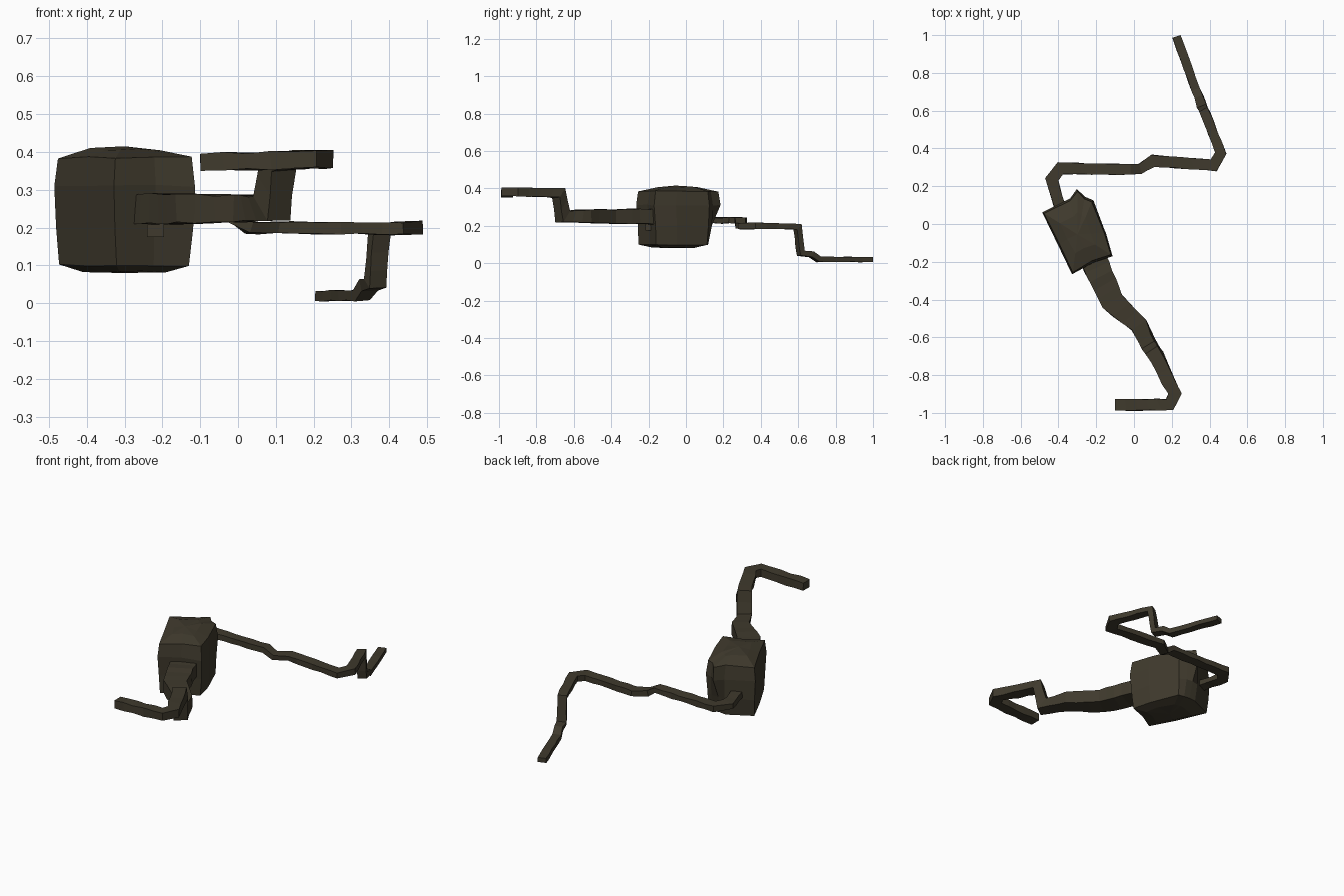
import bpy, bmesh, random
from mathutils import Vector

if "Cube" in bpy.data.objects:
    bpy.data.objects.remove(bpy.data.objects["Cube"])

random.seed(4)
mat = bpy.data.materials.new("dark_olive")
mat.diffuse_color = (0.05, 0.042, 0.026, 1)
mat.use_nodes = True
mat.node_tree.nodes["Principled BSDF"].inputs["Base Color"].default_value = mat.diffuse_color


def finish(bm, name):
    bmesh.ops.recalc_face_normals(bm, faces=bm.faces)
    me = bpy.data.meshes.new(name)
    bm.to_mesh(me)
    bm.free()
    me.materials.append(mat)
    ob = bpy.data.objects.new(name, me)
    bpy.context.collection.objects.link(ob)
    return ob


def bridge(bm, a, b):
    n = len(a)
    for i in range(n):
        bm.faces.new((a[i], a[(i + 1) % n], b[(i + 1) % n], b[i]))


def passage(name, path, step=0.055, rough=0.003):
    """Sweep a rough rectangle along (x, y, z, width, height) points."""
    pts = [Vector(p[:3]) for p in path]
    dirs = [(b - a).normalized() for a, b in zip(pts, pts[1:])]

    def side_of(d):
        return Vector((d.y, -d.x, 0)).normalized()

    frames = []
    for i, p in enumerate(path):
        d0, d1 = dirs[max(i - 1, 0)], dirs[min(i, len(dirs) - 1)]
        s0, s1 = side_of(d0), side_of(d1)
        u0, u1 = s0.cross(d0), s1.cross(d1)
        # mitred side and up vectors
        side = (s0 + s1) / max(1 + s0.dot(s1), 0.7)
        up = (u0 + u1) / max(1 + u0.dot(u1), 0.7)
        frames.append((pts[i], side * p[3] / 2, up * p[4] / 2))

    bm = bmesh.new()
    rings = []

    def ring(c, s, u, r):
        rings.append([bm.verts.new(c + s * a + u * b + Vector(
            [random.uniform(-r, r) for _ in range(3)]))
            for a, b in ((-1, -1), (1, -1), (1, 1), (-1, 1))])

    for f0, f1 in zip(frames, frames[1:]):
        n = max(1, round((f1[0] - f0[0]).length / step))
        for k in range(n):
            ring(*[a.lerp(b, k / n) for a, b in zip(f0, f1)], rough)
    ring(*frames[-1], 0.001)
    for a, b in zip(rings, rings[1:]):
        bridge(bm, a, b)
    bm.faces.new(rings[0])
    bm.faces.new(rings[-1])
    return finish(bm, name)


# Main chamber: stacked rough outlines, domed top and bottom
outline = [(-0.48, 0.06), (-0.34, 0.13), (-0.30, 0.18), (-0.26, 0.14),
           (-0.22, 0.12), (-0.15, -0.05), (-0.12, -0.165), (-0.22, -0.20),
           (-0.325, -0.26), (-0.40, -0.11)]
# z, scale, bump height at the back, jitter
levels = [(0.083, 0.60, 0.11, 0.003), (0.10, 0.96, 0.125, 0.003),
          (0.20, 1.00, 0.14, 0.003), (0.31, 1.03, 0.19, 0.003),
          (0.385, 0.97, 0.19, 0.003), (0.408, 0.50, 0.19, 0.004)]
centre = Vector((-0.30, -0.055))
bm = bmesh.new()
rings = []
for z, s, ymax, r in levels:
    ring = []
    for x, y in outline:
        p = centre + (Vector((x, min(y, ymax))) - centre) * s
        ring.append(bm.verts.new((p.x + random.uniform(-r, r),
                                  p.y + random.uniform(-r, r),
                                  z + random.uniform(-r, r))))
    rings.append(ring)
for a, b in zip(rings, rings[1:]):
    bridge(bm, a, b)
for ring, z in ((rings[0], 0.08), (rings[-1], 0.415)):
    tip = bm.verts.new((centre.x, centre.y, z))
    for i in range(len(ring)):
        bm.faces.new((ring[i], ring[(i + 1) % len(ring)], tip))
finish(bm, "main_chamber")

# Wide front passage that climbs and hooks left
passage("front_passage", [
    (-0.23, -0.15, 0.25, 0.14, 0.08), (-0.195, -0.23, 0.25, 0.14, 0.08),
    (-0.115, -0.41, 0.25, 0.12, 0.075), (0.025, -0.535, 0.25, 0.09, 0.07),
    (0.09, -0.66, 0.25, 0.075, 0.06), (0.108, -0.68, 0.375, 0.075, 0.05),
    (0.215, -0.90, 0.382, 0.065, 0.045), (0.19, -0.957, 0.38, 0.06, 0.045),
    (-0.10, -0.957, 0.373, 0.06, 0.045)])

# Narrow back passage that winds right, drops and runs out
passage("back_passage", [
    (-0.38, 0.05, 0.228, 0.06, 0.032), (-0.435, 0.235, 0.228, 0.06, 0.032),
    (-0.39, 0.295, 0.228, 0.06, 0.032), (-0.02, 0.288, 0.228, 0.055, 0.03),
    (0.03, 0.29, 0.20, 0.05, 0.03), (0.10, 0.335, 0.20, 0.06, 0.032),
    (0.42, 0.312, 0.198, 0.06, 0.032), (0.46, 0.375, 0.2, 0.055, 0.032),
    (0.373, 0.595, 0.195, 0.05, 0.028), (0.363, 0.613, 0.053, 0.05, 0.028),
    (0.345, 0.67, 0.048, 0.045, 0.028), (0.328, 0.71, 0.021, 0.045, 0.028),
    (0.225, 0.993, 0.019, 0.045, 0.026)], rough=0.0025)

# Small opening block under the front passage
bm = bmesh.new()
bmesh.ops.create_cube(bm, size=1)
for v in bm.verts:
    v.co = Vector((-0.218 + v.co.x * 0.045, -0.20 + v.co.y * 0.035,
                   0.193 + v.co.z * 0.035))
finish(bm, "small_block")
